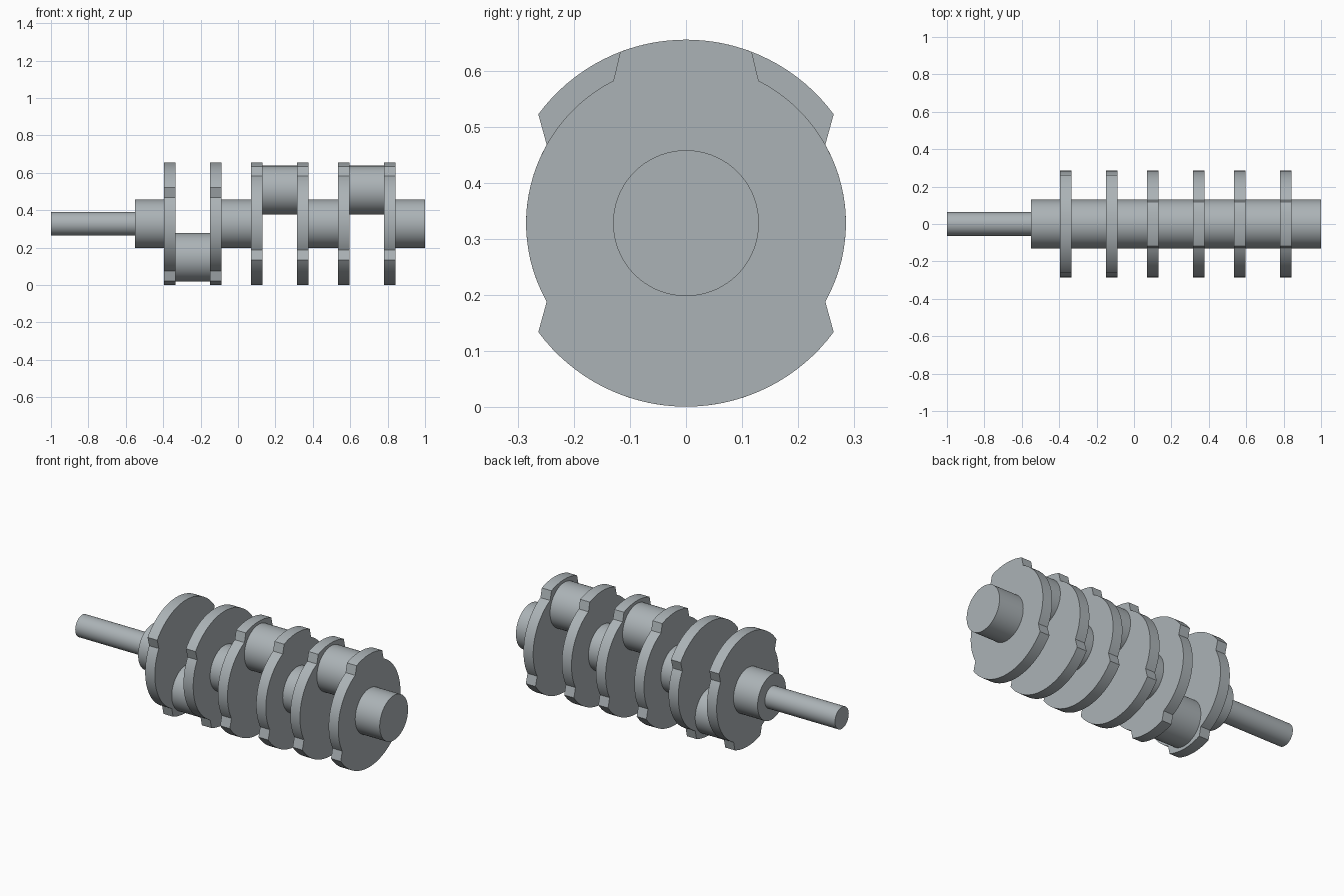
import bpy, bmesh, math

if "Cube" in bpy.data.objects:
    bpy.data.objects.remove(bpy.data.objects["Cube"])

AXIS_Z = 0.328      # height of the main axis
THROW = 0.18        # crank pin offset
WEB = 0.062         # web thickness

steel = bpy.data.materials.new("steel grey")
steel.diffuse_color = (0.41, 0.45, 0.47, 1)
steel.use_nodes = True
steel.node_tree.nodes["Principled BSDF"].inputs["Base Color"].default_value = steel.diffuse_color


def extrude_x(name, outline, x0, x1):
    """Solid made from a (y, z) outline running from x0 to x1."""
    bm = bmesh.new()
    face = bm.faces.new([bm.verts.new((x0, y, z)) for y, z in outline])
    new = bmesh.ops.extrude_face_region(bm, geom=[face])["geom"]
    bmesh.ops.translate(bm, vec=(x1 - x0, 0, 0),
                        verts=[v for v in new if isinstance(v, bmesh.types.BMVert)])
    bmesh.ops.recalc_face_normals(bm, faces=bm.faces)
    mesh = bpy.data.meshes.new(name)
    bm.to_mesh(mesh)
    bm.free()
    mesh.materials.append(steel)
    obj = bpy.data.objects.new(name, mesh)
    bpy.context.collection.objects.link(obj)
    bpy.ops.object.select_all(action='DESELECT')
    obj.select_set(True)
    bpy.context.view_layer.objects.active = obj
    bpy.ops.object.shade_smooth_by_angle(angle=math.radians(25))
    return obj


def arc(radius, a0, a1, n, z=AXIS_Z):
    return [(radius * math.cos(math.radians(a0 + (a1 - a0) * i / n)),
             z + radius * math.sin(math.radians(a0 + (a1 - a0) * i / n)))
            for i in range(n + 1)]


def rod(name, radius, x0, x1, z=AXIS_Z):
    return extrude_x(name, arc(radius, 0, 360, 72, z)[:-1], x0, x1)


def web_outline(up):
    """Disc with a pin-side tab and a wide counterweight on the far side."""
    pts = (arc(0.285, -29.4, 63, 24) + arc(0.327, 69, 111, 14)
           + arc(0.285, 117, 209.4, 24) + arc(0.327, 216.4, 323.6, 32))
    return [(y, AXIS_Z + up * (z - AXIS_Z)) for y, z in pts]


# Input shaft
rod("input_shaft", 0.063, -1.0, -0.55)

# Throws: two webs and a crank pin each, pin down (-1) or up (+1)
journal_start = -0.55
for i, (x0, x1, up) in enumerate([(-0.396, -0.088, -1), (0.07, 0.378, 1), (0.535, 0.843, 1)], 1):
    rod(f"main_journal_{i}", 0.13, journal_start, x0)
    extrude_x(f"web_{i}_left", web_outline(up), x0, x0 + WEB)
    extrude_x(f"web_{i}_right", web_outline(up), x1 - WEB, x1)
    rod(f"crank_pin_{i}", 0.13, x0 + WEB, x1 - WEB, AXIS_Z + up * THROW)
    journal_start = x1

# Output end journal
rod("end_journal", 0.13, journal_start, 1.0)
